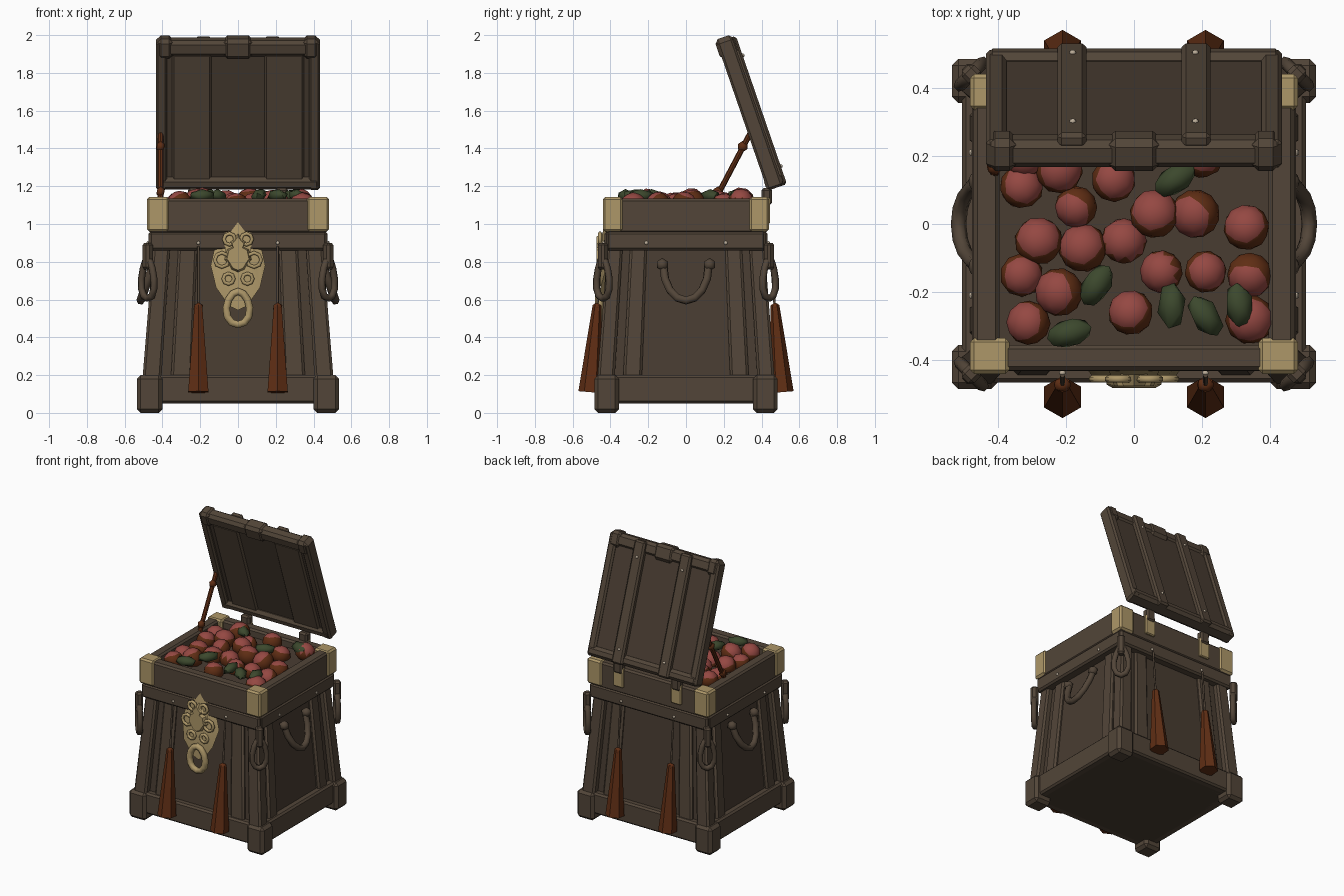
import bpy
import bmesh
import random
from math import radians, pi, sin, cos
from mathutils import Matrix, Vector

random.seed(4)
default_cube = bpy.data.objects.get("Cube")
if default_cube:
    bpy.data.objects.remove(default_cube, do_unlink=True)


def material(name, colour):
    mat = bpy.data.materials.new(name)
    mat.use_nodes = True
    mat.diffuse_color = (*colour, 1)
    mat.node_tree.nodes["Principled BSDF"].inputs["Base Color"].default_value = (*colour, 1)
    return mat


WOOD = material("brown wood", (0.085, 0.06, 0.04))
PANEL = material("dark wood", (0.066, 0.046, 0.031))
GOLD = material("old gold", (0.42, 0.31, 0.14))
RUST = material("rust brown", (0.115, 0.027, 0.007))
RED = material("fruit red", (0.30, 0.065, 0.055))
GREEN = material("leaf green", (0.045, 0.065, 0.026))
PALE = material("pale nail", (0.5, 0.42, 0.32))


def finish(name, bm, *mats, angle=35):
    bmesh.ops.recalc_face_normals(bm, faces=bm.faces)
    mesh = bpy.data.meshes.new(name)
    bm.to_mesh(mesh)
    bm.free()
    for mat in mats:
        mesh.materials.append(mat)
    mesh.shade_smooth()
    mesh.set_sharp_from_angle(angle=radians(angle))
    obj = bpy.data.objects.new(name, mesh)
    bpy.context.collection.objects.link(obj)
    return obj


def block(name, x, y, z, mat=WOOD, flare=False, place=None, bevel=0.012):
    """Bevelled box from three ranges; flare widens it towards the floor."""
    bm = bmesh.new()
    bmesh.ops.create_cube(bm, size=1)
    for v in bm.verts:
        v.co = Vector([(r[0] + r[1]) / 2 + c * (r[1] - r[0]) for r, c in zip((x, y, z), v.co)])
    bmesh.ops.bevel(bm, geom=bm.edges[:], offset=bevel, segments=1, affect='EDGES')
    if flare:
        for v in bm.verts:
            f = 1 + 0.18 * (0.8 - v.co.z)
            v.co.x *= f
            v.co.y *= f
    if place:
        bm.transform(place)
    return finish(name, bm, mat)


def span(a, b, side):
    """Range a..b, mirrored to the negative side when side is -1."""
    return (a, b) if side > 0 else (-b, -a)


def rod(name, start, end, r1, r2, mat, sides=8):
    start, end = Vector(start), Vector(end)
    axis = end - start
    turn = axis.to_track_quat('Z', 'Y').to_matrix().to_4x4()
    bm = bmesh.new()
    bmesh.ops.create_cone(bm, cap_ends=True, segments=sides, radius1=r1, radius2=r2,
                          depth=axis.length, matrix=Matrix.Translation((start + end) / 2) @ turn)
    return finish(name, bm, mat)


def ball(name, centre, size, mats, detail=2, turn=0.0, cap=None):
    bm = bmesh.new()
    bmesh.ops.create_icosphere(bm, subdivisions=detail, radius=1)
    bm.transform(Matrix.Translation(centre) @ Matrix.Rotation(turn, 4, 'Z')
                 @ Matrix.Rotation(turn / 9, 4, 'X') @ Matrix.Diagonal((*size, 1)))
    if cap is not None:
        for face in bm.faces:
            face.material_index = int(face.normal.z < cap)
    return finish(name, bm, *mats, angle=50)


def tube(name, points, radius, mat, closed=False, place=None):
    curve = bpy.data.curves.new(name, 'CURVE')
    curve.dimensions = '3D'
    curve.bevel_depth = radius
    curve.bevel_resolution = 1
    curve.use_fill_caps = True
    spline = curve.splines.new('POLY')
    spline.points.add(len(points) - 1)
    for p, co in zip(spline.points, points):
        co = place @ Vector(co) if place else co
        p.co = (*co, 1)
    spline.use_cyclic_u = closed
    obj = bpy.data.objects.new(name, curve)
    bpy.context.collection.objects.link(obj)
    curve.materials.append(mat)
    return obj


def oval(rx, rz, count=12, pinch=0.0):
    """Ring in the XZ plane, narrower at the top when pinched."""
    steps = [2 * pi * i / count for i in range(count)]
    return [(rx * cos(a) * (1 - pinch * sin(a)), 0, rz * sin(a)) for a in steps]


def plate(name, half, y0, y1, mat, scale=1.0, z_mid=0.0):
    """Mirrored outline in XZ, given thickness with a narrower front."""
    outline = half + [(-x, z) for x, z in reversed(half) if x > 0]
    bm = bmesh.new()
    back = [bm.verts.new((x * scale, y0, z_mid + (z - z_mid) * scale)) for x, z in outline]
    front = [bm.verts.new((x * scale * 0.8, y1, z_mid + (z - z_mid) * scale * 0.85))
             for x, z in outline]
    bm.faces.new(back)
    bm.faces.new(front)
    for i in range(len(back)):
        j = (i + 1) % len(back)
        bm.faces.new((back[i], back[j], front[j], front[i]))
    return finish(name, bm, mat)


# Chest core and contents bed
block("chest_core", (-0.415, 0.415), (-0.38, 0.38), (0.05, 1.02), PANEL, True)
block("fruit_bed", (-0.41, 0.41), (-0.37, 0.37), (0.98, 1.08), PANEL)

for s in (-1, 1):
    side, end = ("right", "left")[s > 0], ("front", "back")[s > 0]
    # Horizontal timbers on each face
    block(f"{end}_base_beam", (-0.49, 0.49), span(0.38, 0.465, s), (0.05, 0.2))
    block(f"{side}_base_beam", span(0.42, 0.505, s), (-0.45, 0.45), (0.05, 0.2))
    block(f"{end}_band", (-0.47, 0.47), span(0.35, 0.432, s), (0.86, 0.96))
    block(f"{side}_band", span(0.38, 0.475, s), (-0.42, 0.42), (0.86, 0.96))
    block(f"{end}_rim", (-0.47, 0.47), span(0.355, 0.43, s), (0.95, 1.135))
    block(f"{side}_rim", span(0.395, 0.472, s), (-0.42, 0.42), (0.95, 1.135))
    # Planks, hinges, tassels and corners
    for t in (-1, 1):
        block(f"{end}_plank", span(0.22, 0.32, t), span(0.35, 0.4, s), (0.15, 0.92), WOOD, True)
        block(f"{side}_plank", span(0.38, 0.435, s), span(0.21, 0.3, t), (0.15, 0.92), WOOD, True)
        block("corner_post", span(0.365, 0.455, s), span(0.34, 0.422, t), (0.1, 0.96), WOOD, True)
        block("foot", span(0.4, 0.535, s), span(0.355, 0.485, t), (0, 0.2), bevel=0.02)
        block("corner_cap", span(0.365, 0.482, s), span(0.335, 0.44, t), (0.96, 1.142), GOLD)

        ball("tassel_knot", (t * 0.21, s * 0.472, 0.56), (0.028, 0.025, 0.025), [RUST], 1)
        rod("tassel", (t * 0.21, s * 0.508, 0.11), (t * 0.21, s * 0.47, 0.57),
            0.062, 0.024, RUST, 6)
        tube("tassel_cord", [(t * 0.21, s * 0.47, 0.56), (t * 0.21, s * 0.445, 0.88)], 0.007, WOOD)
        ball("nail", (t * 0.21, s * 0.437, 0.9), (0.011, 0.008, 0.011), [PALE], 1)
        ball("nail", (s * 0.478, t * 0.21, 0.9), (0.008, 0.011, 0.011), [PALE], 1)

        # Hanging loop on the corner, facing diagonally outwards
        loop_place = (Matrix.Translation((s * 0.478, t * 0.44, 0.71))
                      @ Matrix.Rotation(s * t * -pi / 4, 4, 'Z'))
        tube("corner_loop", oval(0.047, 0.105, pinch=0.3), 0.019, WOOD, True, loop_place)
        block("loop_strap", (-0.025, 0.025), (-0.025, 0.025), (0.05, 0.19), WOOD, place=loop_place)

    # Drooping side handle
    drop = [(s * (0.45 + 0.065 * sin(a)), 0.12 * cos(a), 0.78 - 0.185 * sin(a))
            for a in [pi * i / 8 for i in range(9)]]
    tube(f"{side}_handle", drop, 0.023, WOOD)
    for t in (-1, 1):
        ball("handle_mount", (s * 0.455, t * 0.125, 0.785), (0.035, 0.035, 0.035), [WOOD], 1)
    block("hinge_plate", span(0.19, 0.27, s), (0.42, 0.445), (1.0, 1.14), GOLD, bevel=0.006)
    block("hinge_link", span(0.195, 0.265, s), (0.4, 0.455), (1.1, 1.19), WOOD)

# Clasp: layered ornament with scrolls and a hanging ring
clasp = [(0, 1.06), (0.045, 1.0), (0.08, 0.97), (0.06, 0.92), (0.12, 0.89),
         (0.145, 0.78), (0.1, 0.72), (0.07, 0.67), (0, 0.64)]
plate("clasp_plate", clasp, -0.42, -0.452, GOLD)
plate("clasp_boss", clasp, -0.44, -0.475, GOLD, 0.5, 0.84)
for s in (-1, 1):
    for x, z, r in ((0.085, 0.81, 0.038), (0.045, 0.92, 0.03), (0.05, 0.71, 0.028)):
        tube("clasp_scroll", oval(r, r, 8), 0.011, GOLD, True, Matrix.Translation((s * x, -0.455, z)))
tube("clasp_ring", oval(0.062, 0.088, pinch=0.12), 0.022, GOLD, True,
     Matrix.Translation((0, -0.46, 0.555)))

# Open lid, built flat and leaned back at the hinge
LID = Matrix.Translation((0, 0.472, 1.19)) @ Matrix.Rotation(radians(109), 4, 'X')
block("lid_panel", (-0.41, 0.41), (0.01, 0.83), (-0.03, 0.02), PANEL, place=LID)
block("lid_top_bar", (-0.42, 0.42), (0.745, 0.835), (-0.042, 0.042), place=LID, bevel=0.02)
block("lid_bottom_bar", (-0.435, 0.435), (0, 0.07), (-0.052, 0.045), place=LID, bevel=0.02)
block("lid_centre_bump", (-0.075, 0.075), (0.735, 0.845), (-0.05, 0.05), place=LID, bevel=0.02)
for s in (-1, 1):
    block("lid_side_bar", span(0.375, 0.435, s), (0, 0.83), (-0.045, 0.042), place=LID)
    block("lid_top_corner", span(0.345, 0.428, s), (0.735, 0.845), (-0.05, 0.05), place=LID, bevel=0.02)
    block("lid_inner_plank", span(0.14, 0.35, s), (0.05, 0.76), (0, 0.032), place=LID)
    block("lid_strap", span(0.14, 0.225, s), (0, 0.83), (-0.066, -0.02), place=LID)
    for v in (0.1, 0.72):
        ball("lid_nail", LID @ Vector((s * 0.18, v, -0.067)), (0.011, 0.01, 0.011), [PALE], 1)

# Prop holding the lid open
rod("lid_prop", (-0.41, 0.15, 1.12), (-0.41, 0.34, 1.48), 0.015, 0.015, RUST)
for y, z in ((0.17, 1.17), (0.3, 1.41)):
    ball("prop_joint", (-0.41, y, z), (0.025, 0.03, 0.03), [RUST], 1)

# Heaped fruit, red on top and brown round the sides
fruit = [(-.33, .11), (-.17, .05), (-.28, -.05), (-.33, -.15), (-.22, -.2), (-.31, -.29),
         (-.15, -.07), (-.03, -.05), (.06, .03), (.18, .03), (.33, -.01), (.08, -.14),
         (.21, -.14), (.34, -.15), (-.01, -.26), (-.06, .13), (.34, -.28), (-.22, .16)]
fruit += [(-0.32 + 0.13 * i, 0.2 + 0.09 * (i % 2)) for i in range(6)]
for x, y in fruit:
    r = random.uniform(0.062, 0.074)
    ball("fruit", (x, y, random.uniform(1.095, 1.125)), (r, r, r * 0.95), [RED, RUST], 2,
         random.uniform(0, 6), random.uniform(0.3, 0.6))

# Leaves tucked between the fruit
leaves = [(-.19, -.32), (-.11, -.18), (.11, -.24), (.21, -.27), (.31, -.24), (.12, .13),
          (.3, .27), (-.15, .27)]
for x, y in leaves:
    ball("leaf", (x, y, 1.15), (0.075, 0.045, 0.035), [GREEN], 1, random.uniform(0, 6))
